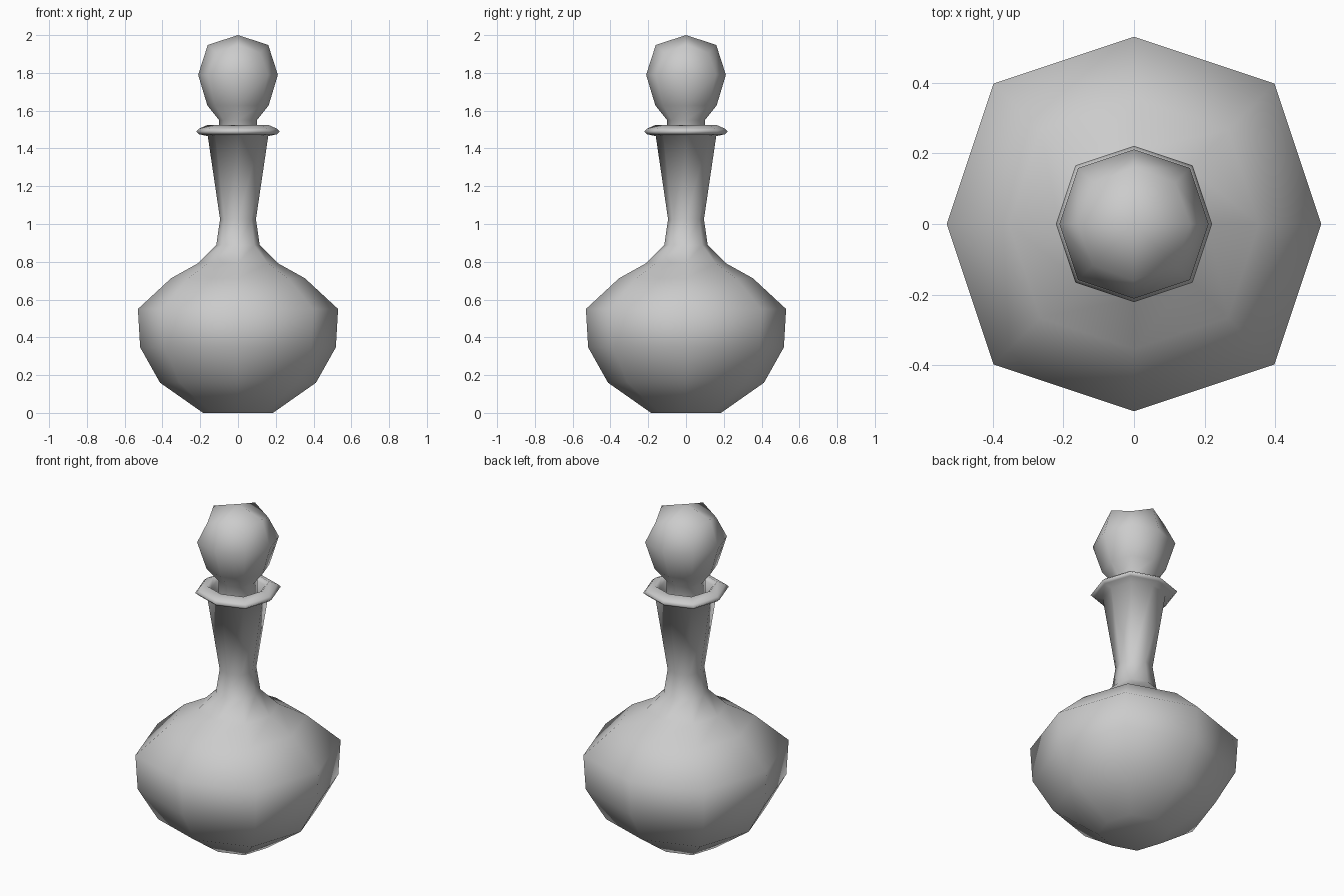
import bpy

if "Cube" in bpy.data.objects:
    bpy.data.objects.remove(bpy.data.objects["Cube"])


def lathe(name, rings, cap_start=None, cap_end=None):
    """Eight-sided squarish lathe. Ring: (r, z) or (r, z, diagonal xy, diagonal z).
    Caps are centre heights, filled with four quads."""
    verts, faces = [], []
    for ring in rings:
        r, z = ring[:2]
        d, dz = ring[2:] if len(ring) == 4 else (0.75 * r, z)
        verts += [(r, 0, z), (d, d, dz), (0, r, z), (-d, d, dz),
                  (-r, 0, z), (-d, -d, dz), (0, -r, z), (d, -d, dz)]
    for i in range(len(rings) - 1):
        for k in range(8):
            a, b = i * 8 + k, i * 8 + (k + 1) % 8
            faces.append((a, b, b + 8, a + 8))
    if cap_start is not None:
        c = len(verts)
        verts.append((0, 0, cap_start))
        faces += [(c, (k + 2) % 8, k + 1, k) for k in (0, 2, 4, 6)]
    if cap_end is not None:
        c, s = len(verts), (len(rings) - 1) * 8
        verts.append((0, 0, cap_end))
        faces += [(c, s + k, s + k + 1, s + (k + 2) % 8) for k in (0, 2, 4, 6)]
    mesh = bpy.data.meshes.new(name)
    mesh.from_pydata(verts, [], faces)
    mesh.shade_smooth()
    ob = bpy.data.objects.new(name, mesh)
    bpy.context.collection.objects.link(ob)
    return ob


# Bottle: round belly, flared neck, lip, then the inside of the neck
lathe("bottle", [
    (0.185, 0.0), (0.413, 0.16), (0.518, 0.347), (0.53, 0.55),
    (0.354, 0.713), (0.21, 0.793), (0.115, 0.888), (0.095, 1.025),
    (0.16, 1.465), (0.205, 1.475), (0.221, 1.49), (0.205, 1.505),
    (0.16, 1.525), (0.14, 1.505), (0.13, 1.45), (0.08, 1.03),
], cap_start=0.0, cap_end=1.03)

# Stopper: tapered stem and rounded knob
lathe("stopper", [
    (0.09, 1.38), (0.10, 1.47), (0.10, 1.55), (0.162, 1.627),
    (0.211, 1.79), (0.16, 1.948, 0.117, 1.907),
], cap_start=1.38, cap_end=2.0)
